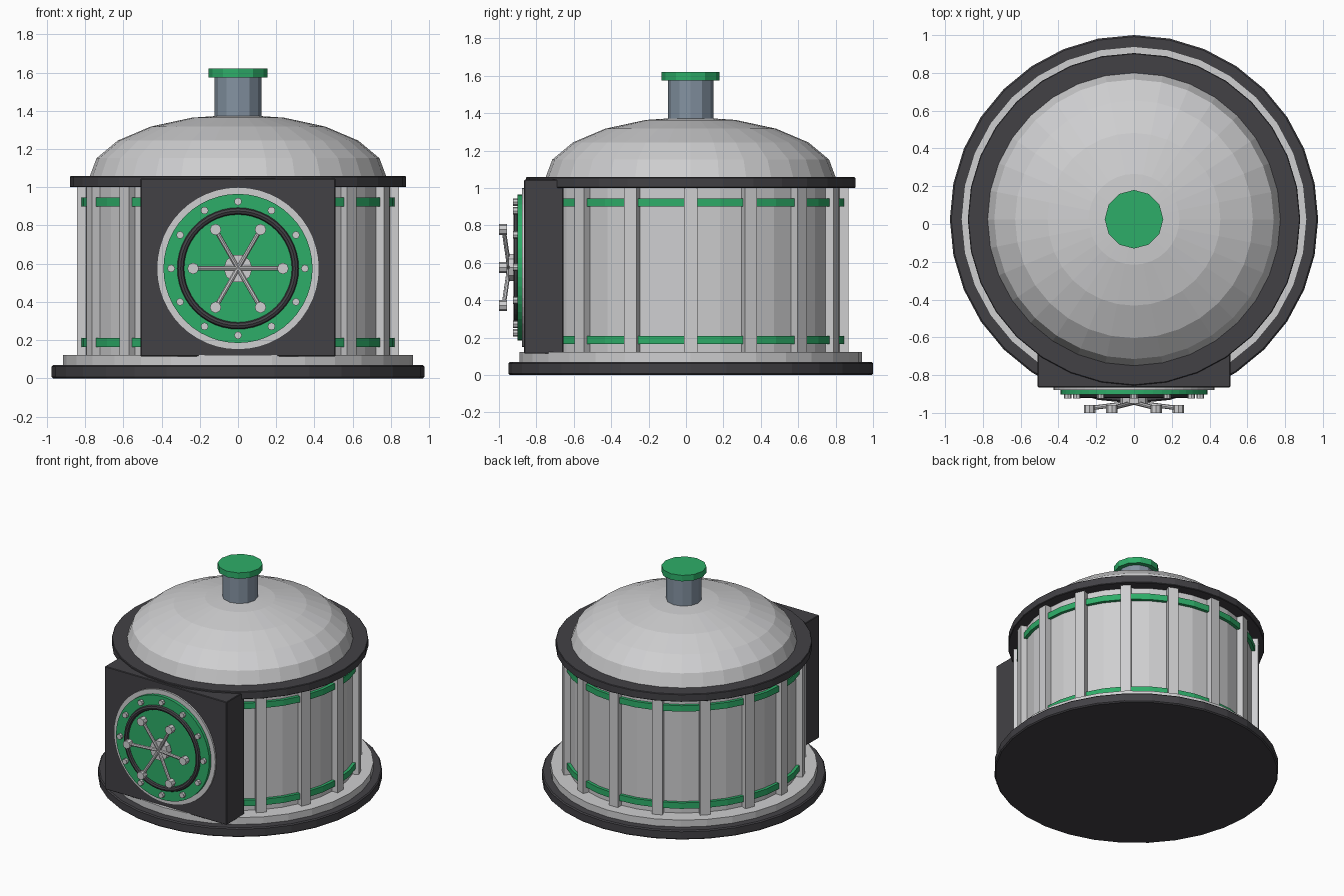
import bpy, bmesh
from math import sin, cos, pi, radians
from mathutils import Matrix, Vector

cube = bpy.data.objects.get("Cube")
if cube:
    bpy.data.objects.remove(cube, do_unlink=True)


def material(name, rgb):
    m = bpy.data.materials.new(name)
    m.use_nodes = True
    color = (*rgb, 1)
    m.diffuse_color = color
    m.node_tree.nodes["Principled BSDF"].inputs["Base Color"].default_value = color
    return m


DARK = material("charcoal", (0.055, 0.053, 0.06))
LIGHT = material("light grey", (0.62, 0.62, 0.63))
GREEN = material("green", (0.027, 0.42, 0.14))
STEEL = material("blue steel", (0.23, 0.29, 0.36))

CY = 0.025      # drum axis
DOOR_Z = 0.575  # door centre height


def finish(name, bm, mat, bevel=0):
    bmesh.ops.recalc_face_normals(bm, faces=bm.faces)
    mesh = bpy.data.meshes.new(name)
    bm.to_mesh(mesh)
    bm.free()
    mesh.materials.append(mat)
    ob = bpy.data.objects.new(name, mesh)
    bpy.context.collection.objects.link(ob)
    if bevel:
        mod = ob.modifiers.new("edge", "BEVEL")
        mod.width, mod.segments = bevel, 1
        mod.limit_method, mod.angle_limit = "ANGLE", radians(40)
    return ob


def lathe(name, profile, mat, segments=32, matrix=None, closed=False, bevel=0):
    """Spin (radius, height) points round the z axis, then place the result."""
    bm = bmesh.new()
    verts = [bm.verts.new((r, 0, z)) for r, z in profile]
    edges = [bm.edges.new(pair) for pair in zip(verts, verts[1:])]
    if closed:
        edges.append(bm.edges.new((verts[-1], verts[0])))
    bmesh.ops.spin(bm, geom=verts + edges, cent=(0, 0, 0), axis=(0, 0, 1),
                   angle=2 * pi, steps=segments, use_duplicate=False)
    bmesh.ops.remove_doubles(bm, verts=bm.verts, dist=0.0005)
    bm.transform(matrix or Matrix.Translation((0, CY, 0)))
    return finish(name, bm, mat, bevel)


def disc(name, r, z0, z1, mat, **kw):
    return lathe(name, [(0, z0), (r, z0), (r, z1), (0, z1)], mat, **kw)


def block(name, size, matrix, mat, bevel=0):
    bm = bmesh.new()
    bmesh.ops.create_cube(bm, size=1)
    bm.transform(matrix @ Matrix.Diagonal((*size, 1)))
    return finish(name, bm, mat, bevel)


def facing_front(x, z):
    """Turn the lathe axis so that its height runs towards -y."""
    return Matrix.Translation((x, 0, z)) @ Matrix.Rotation(pi / 2, 4, "X")


# Drum body
disc("base_plate", 0.975, 0, 0.07, DARK, bevel=0.008)
disc("base_step", 0.915, 0.07, 0.122, LIGHT)
disc("drum_wall", 0.80, 0.12, 1.01, LIGHT)
disc("top_rim", 0.88, 1.0, 1.058, DARK, bevel=0.004)
for name, z in (("lower_band", 0.165), ("upper_band", 0.9)):
    disc(name, 0.823, z, z + 0.045, GREEN)

# Vertical ribs; the front one is covered by the housing
for i in range(16):
    if i != 12:
        place = (Matrix.Translation((0, CY, 0.56)) @ Matrix.Rotation(i * pi / 8, 4, "Z")
                 @ Matrix.Translation((0.81, 0, 0)))
        block("rib", (0.065, 0.072, 0.88), place, LIGHT)

# Dome and chimney
dome = [(0.778 * cos(radians(18 * k)), 1.05 + 0.33 * sin(radians(18 * k))) for k in range(6)]
lathe("dome", dome, LIGHT)
disc("chimney", 0.122, 1.35, 1.58, STEEL, segments=12)
disc("chimney_cap", 0.155, 1.575, 1.62, GREEN, segments=12)

# Door housing
block("door_housing", (1.02, 0.21, 0.93), Matrix.Translation((0, -0.76, 0.58)), DARK, 0.004)

# Round door
door = facing_front(0, DOOR_Z)
disc("door_frame", 0.425, 0.85, 0.878, LIGHT, segments=48, matrix=door)
disc("door_panel", 0.39, 0.86, 0.902, GREEN, segments=48, matrix=door)
seal = [(0.3 + 0.018 * cos(k * pi / 4), 0.904 + 0.018 * sin(k * pi / 4)) for k in range(8)]
lathe("door_seal", seal, DARK, segments=48, matrix=door, closed=True)
for i in range(12):
    a = i * pi / 6
    disc("door_bolt", 0.02, 0.89, 0.925, LIGHT, segments=8,
         matrix=facing_front(0.35 * cos(a), DOOR_Z + 0.35 * sin(a)))

# Hand wheel with sloping spokes and end knobs
disc("wheel_hub", 0.075, 0.89, 0.95, LIGHT, segments=10, matrix=door)
for i in range(6):
    a = i * pi / 3
    start = Vector((0, -0.945, DOOR_Z))
    end = Vector((0.235 * cos(a), -0.975, DOOR_Z + 0.235 * sin(a)))
    axis = end - start
    place = (Matrix.Translation((start + end) / 2)
             @ axis.to_track_quat("Z", "Y").to_matrix().to_4x4())
    disc("wheel_spoke", 0.012, -axis.length / 2, axis.length / 2, LIGHT,
         segments=8, matrix=place)
    disc("wheel_knob", 0.03, 0.957, 1.0, LIGHT, segments=8,
         matrix=facing_front(end.x, end.z))
